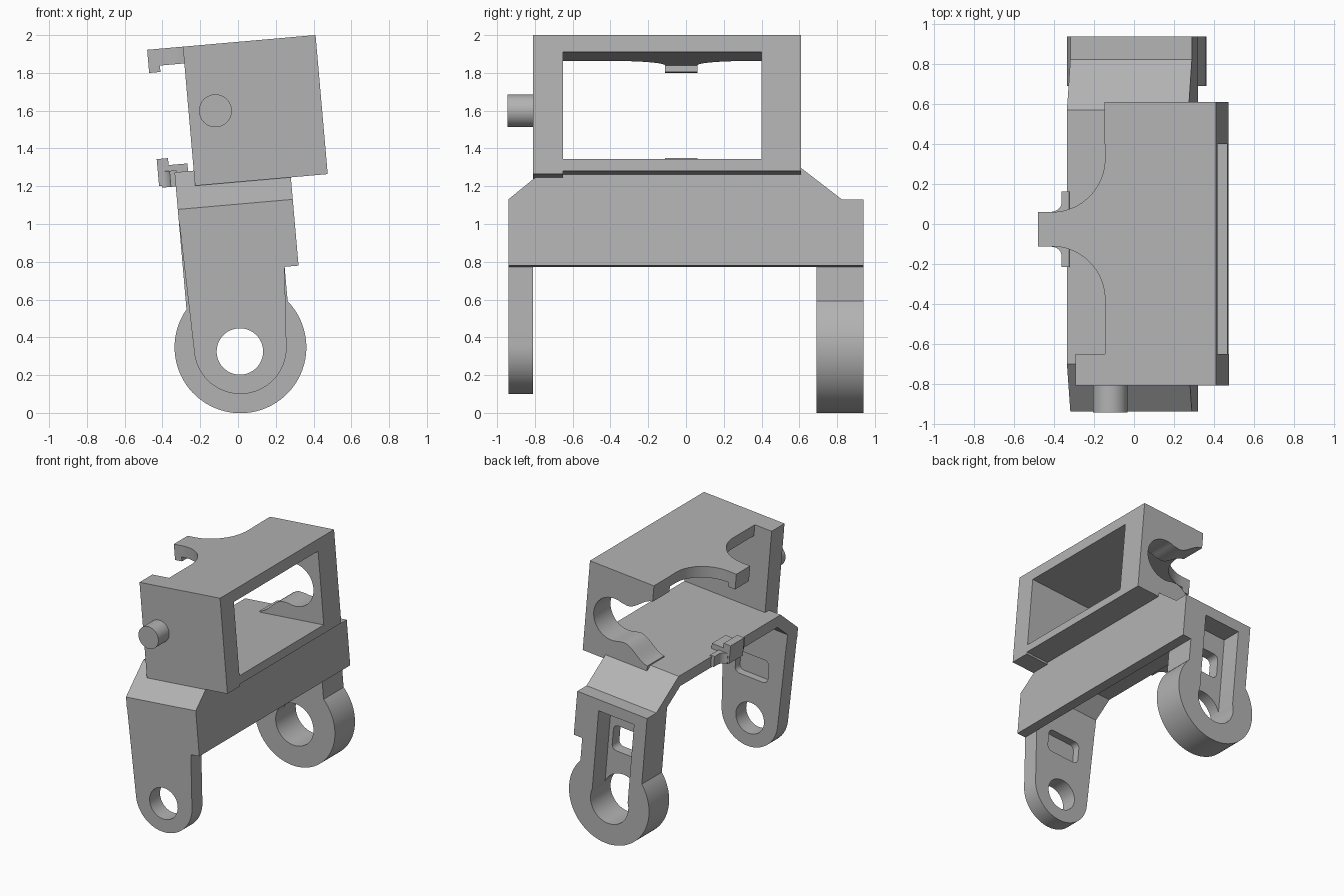
import bpy
import bmesh
from math import sin, cos, radians
from mathutils import Matrix, Vector

if "Cube" in bpy.data.objects:
    bpy.data.objects.remove(bpy.data.objects["Cube"])

# One plain grey for the whole bracket
grey = bpy.data.materials.new("plain grey")
grey.use_nodes = True
grey.diffuse_color = (0.45, 0.45, 0.45, 1)
grey.node_tree.nodes["Principled BSDF"].inputs["Base Color"].default_value = (0.45, 0.45, 0.45, 1)

# Parts are drawn upright with the pivot bore at the origin, then leaned over
LEAN = Matrix.Translation((0.01, 0, 0.325)) @ Matrix.Rotation(radians(-5), 4, 'Y')


def arc(cu, cv, r, a0, a1, n=24):
    steps = [radians(a0 + (a1 - a0) * i / n) for i in range(n + 1)]
    return [(cu + r * cos(a), cv + r * sin(a)) for a in steps]


def prism(name, points, axis, lo, hi):
    """Extrude a 2D outline along one axis; the outline uses the other two."""
    bm = bmesh.new()
    place = {'x': lambda a, b: (lo, a, b),
             'y': lambda a, b: (a, lo, b),
             'z': lambda a, b: (a, b, lo)}[axis]
    face = bm.faces.new([bm.verts.new(place(*p)) for p in points])
    new = bmesh.ops.extrude_face_region(bm, geom=[face])["geom"]
    shift = Vector([(hi - lo) * (axis == k) for k in "xyz"])
    bmesh.ops.translate(bm, vec=shift, verts=[v for v in new if isinstance(v, bmesh.types.BMVert)])
    bmesh.ops.recalc_face_normals(bm, faces=bm.faces)
    bm.transform(LEAN)
    mesh = bpy.data.meshes.new(name)
    bm.to_mesh(mesh)
    bm.free()
    mesh.materials.append(grey)
    obj = bpy.data.objects.new(name, mesh)
    bpy.context.collection.objects.link(obj)
    return obj


def rect(a0, a1, b0, b1):
    return [(a0, b0), (a1, b0), (a1, b1), (a0, b1)]


def round_rect(a0, a1, b0, b1, r):
    return (arc(a0 + r, b0 + r, r, 180, 270, 6) + arc(a1 - r, b0 + r, r, 270, 360, 6)
            + arc(a1 - r, b1 - r, r, 0, 90, 6) + arc(a0 + r, b1 - r, r, 90, 180, 6))


def circle(cu, cv, r):
    return arc(cu, cv, r, 0, 360, 48)[:-1]


def activate(obj):
    bpy.ops.object.select_all(action='DESELECT')
    obj.select_set(True)
    bpy.context.view_layer.objects.active = obj


def cut(obj, *cutters):
    for cutter in cutters:
        mod = obj.modifiers.new("cut", 'BOOLEAN')
        mod.operation = 'DIFFERENCE'
        mod.solver = 'EXACT'
        mod.object = cutter
        activate(obj)
        bpy.ops.object.modifier_apply(modifier=mod.name)
        bpy.data.objects.remove(cutter)


BACK, LEG_FRONT, SKIRT = -0.262, 0.275, 0.349
TOP, FLOOR, EAVE = 1.634, 0.975, 0.778
parts = []

# Bridge over the two legs, with sloped shoulders, hollow underneath
shoulder = [(-0.94, EAVE), (-0.70, FLOOR), (0.57, FLOOR), (0.825, EAVE), (0.94, EAVE)]
inner = [(0.94, 0.70), (0.69, 0.70), (0.69, 0.77), (0.54, 0.885),
         (-0.67, 0.885), (-0.81, 0.77), (-0.81, 0.70), (-0.94, 0.70)]
parts.append(prism("bridge", shoulder + inner, 'x', BACK, LEG_FRONT))
parts.append(prism("skirt", shoulder + [(0.94, 0.426), (-0.94, 0.426)], 'x', LEG_FRONT, SKIRT))

# Slim leg with bore and a blind pocket on its inner face
slim = prism("slim_leg", [(BACK, EAVE)] + arc(0.004, 0.02, 0.245, 180, 360, 36)
             + [(LEG_FRONT, 0.43), (LEG_FRONT, EAVE)], 'y', -0.94, -0.81)
cut(slim,
    prism("bore_cutter", circle(0, 0, 0.123), 'y', -1, -0.7),
    prism("pocket_cutter", round_rect(-0.125, 0.16, 0.32, 0.50, 0.04), 'y', -0.87, -0.7))
parts.append(slim)

# Thick leg with ring end, outer recess, bore and window
thick = prism("ring_leg", [(BACK, EAVE)] + arc(0.005, 0.022, 0.349, 140, 399.3, 56)
              + [(LEG_FRONT, EAVE)], 'y', 0.69, 0.94)
cut(thick,
    prism("bore_cutter", circle(0, 0, 0.165), 'y', 0.6, 1),
    prism("recess_cutter", rect(-0.155, 0.155, 0, 0.69), 'y', 0.78, 1),
    prism("window_cutter", round_rect(-0.11, 0.12, 0.33, 0.53, 0.04), 'y', 0.6, 0.85))
parts.append(thick)

# Box on top: floor, solid end wall with pin
parts.append(prism("box_floor", rect(-0.015, 0.545, -0.81, 0.61), 'z', 0.911, FLOOR))
parts.append(prism("end_wall", rect(-0.16, 0.545, 0.895, TOP), 'y', -0.81, -0.65))
parts.append(prism("pin", circle(-0.018, 1.281, 0.087), 'y', -0.945, -0.80))

# Other end wall with a flared keyhole opening toward the back
MID, FLARE = 1.245, 0.26
upper = [(-0.015 + 0.21 * t, MID + FLARE - 0.11 * t * t * (3 - 2 * t))
         for t in [i / 10 for i in range(11)]]
lower = [(u, 2 * MID - w) for u, w in reversed(upper)]
keyhole = upper + arc(0.31, MID, 0.168, 112, -112, 32) + lower
parts.append(prism("keyhole_wall", [(0.545, 0.911), (0.545, TOP), (-0.015, TOP)]
                   + keyhole + [(-0.015, 0.911)], 'y', 0.40, 0.61))

# Roof with a hooked tab blended in by large fillets
roof = ([(0.545, -0.81), (0.545, 0.61), (-0.013, 0.61)]
        + arc(-0.28, 0.327, 0.267, 0, -90)
        + [(-0.35, 0.06), (-0.35, -0.112)]
        + arc(-0.28, -0.379, 0.267, 90, 0)
        + [(-0.013, -0.81)])
parts.append(prism("roof", roof, 'z', 1.545, TOP))
parts.append(prism("roof_hook", rect(-0.35, -0.29, -0.112, 0.06), 'z', 1.511, 1.56))

# Small clip on the back edge of the floor
root = ([(-0.25, -0.215), (-0.25, 0.163), (-0.288, 0.163)]
        + arc(-0.335, 0.11, 0.047, 0, -90, 8)
        + arc(-0.335, -0.162, 0.047, 90, 0, 8) + [(-0.288, -0.215)])
parts.append(prism("clip_root", root, 'z', 0.90, 0.985))
parts.append(prism("clip_tab", rect(-0.34, -0.19, -0.112, 0.06), 'z', 0.96, 1.016))
parts.append(prism("clip_lip", rect(-0.35, -0.29, -0.112, 0.06), 'z', 0.909, 1.053))

for obj in parts:
    activate(obj)
    bpy.ops.object.shade_smooth_by_angle(angle=radians(30))
